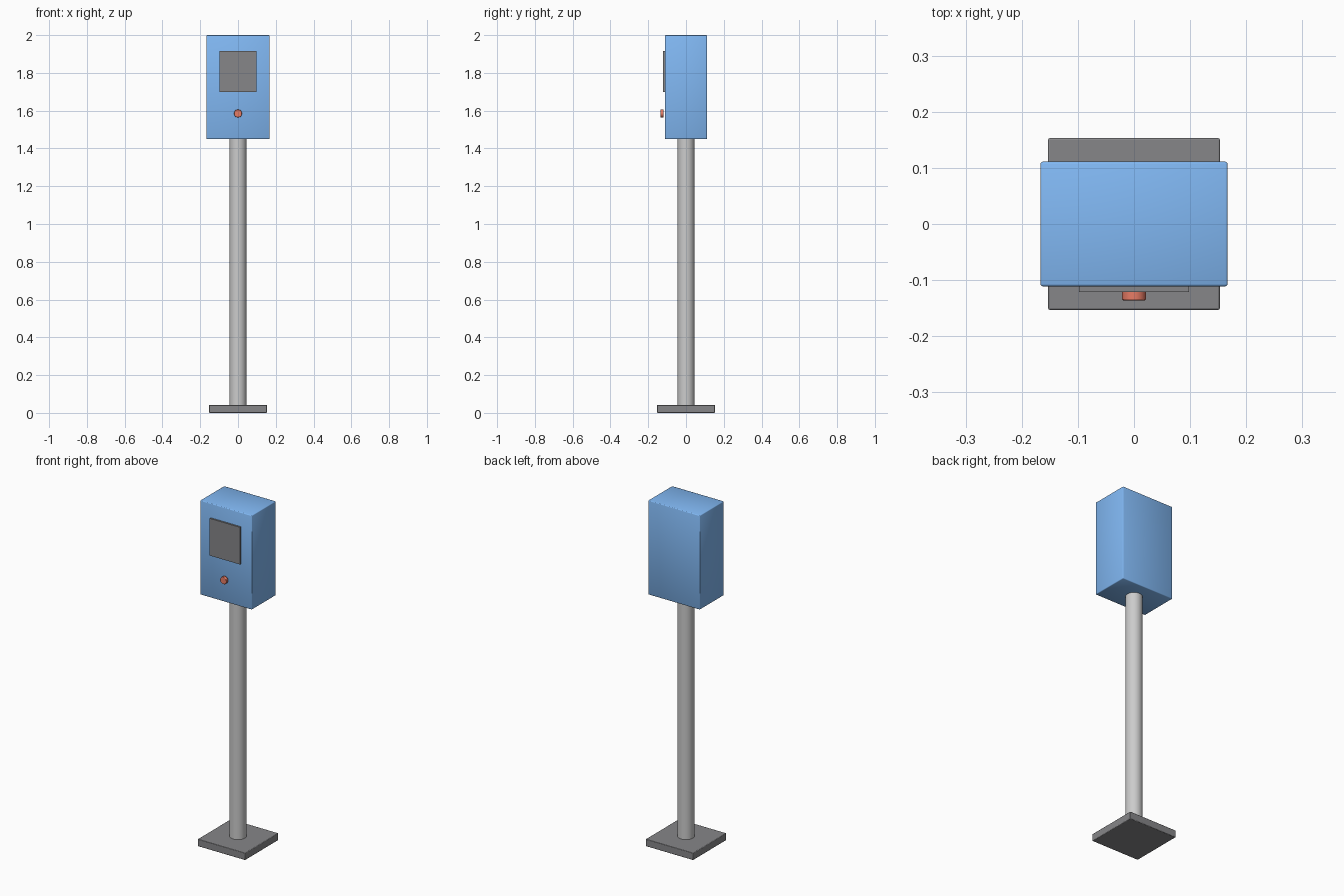
import bpy
import math

if "Cube" in bpy.data.objects:
    bpy.data.objects.remove(bpy.data.objects["Cube"])


def material(name, color):
    m = bpy.data.materials.new(name)
    m.diffuse_color = color
    m.use_nodes = True
    m.node_tree.nodes["Principled BSDF"].inputs["Base Color"].default_value = m.diffuse_color
    return m


def finish(ob, name, bevel=0.0, mat=None, smooth_all=False):
    ob.name = name
    if mat:
        ob.data.materials.append(mat)
    if bevel:
        mod = ob.modifiers.new("soft_edges", "BEVEL")
        mod.width = bevel
        mod.segments = 2
        mod.limit_method = "ANGLE"
    if smooth_all:
        bpy.ops.object.shade_smooth()
    else:
        bpy.ops.object.shade_smooth_by_angle(angle=math.radians(35))
    return ob


def box(name, x, y, z, bevel=0.0, mat=None, smooth_all=False):
    lo_hi = (x, y, z)
    bpy.ops.mesh.primitive_cube_add(size=1, location=[(a + b) / 2 for a, b in lo_hi])
    ob = bpy.context.object
    ob.scale = [b - a for a, b in lo_hi]
    bpy.ops.object.transform_apply(location=False, rotation=False, scale=True)
    return finish(ob, name, bevel, mat, smooth_all)


def cylinder(name, radius, depth, loc, rot=(0, 0, 0), bevel=0.0, mat=None):
    bpy.ops.mesh.primitive_cylinder_add(vertices=32, radius=radius, depth=depth,
                                        location=loc, rotation=rot)
    return finish(bpy.context.object, name, bevel, mat)


blue = material("blue_paint", (0.22, 0.48, 0.9, 1))
red = material("red_button", (0.8, 0.2, 0.13, 1))
dark = material("dark_metal", (0.24, 0.24, 0.25, 1))

# Stand: square foot plate and round pole
box("base_plate", (-0.153, 0.153), (-0.153, 0.153), (0, 0.042), 0.003, dark)
cylinder("pole", 0.045, 1.43, (0, 0, 0.745))

# Housing on top of the pole
box("housing", (-0.167, 0.167), (-0.111, 0.111), (1.45, 2.0), 0.004, blue, True)

# Front panel and call button
box("front_panel", (-0.098, 0.098), (-0.121, -0.108), (1.70, 1.917), 0, dark)
cylinder("call_button", 0.021, 0.017, (0, -0.1275, 1.585),
         (math.radians(90), 0, 0), 0.002, red)
